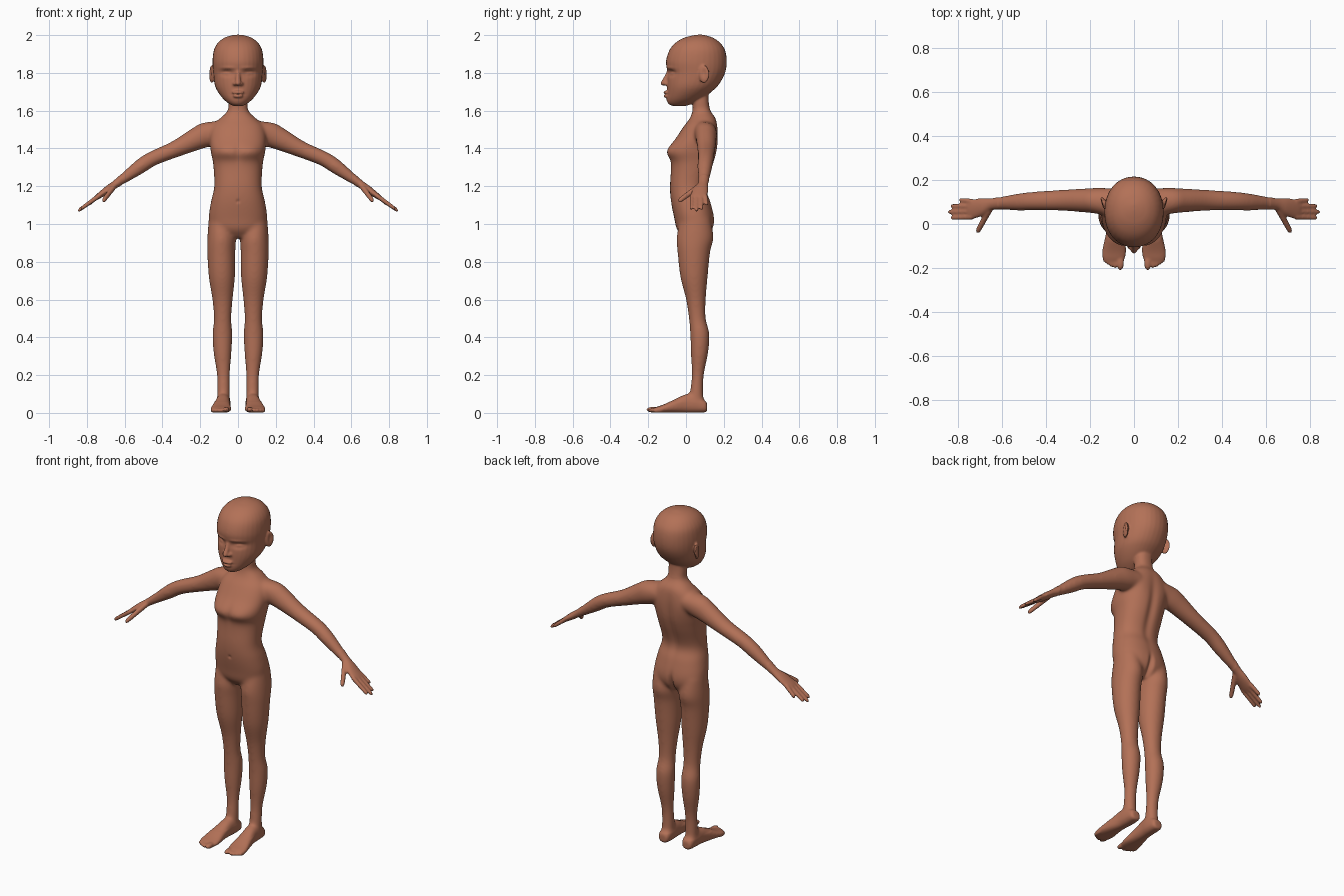
import bpy, bmesh, math
from mathutils import Vector, Matrix

bm = bmesh.new()
X, Y, Z = Vector((1, 0, 0)), Vector((0, 1, 0)), Vector((0, 0, 1))


def spline(rows, steps=5):
    """Catmull-Rom interpolation of rows of numbers."""
    out = []
    for i in range(len(rows) - 1):
        a, b = rows[max(i - 1, 0)], rows[i]
        c, d = rows[i + 1], rows[min(i + 2, len(rows) - 1)]
        for k in range(steps):
            t = k / steps
            out.append([0.5 * (2 * q + (r - p) * t + (2 * p - 5 * q + 4 * r - s) * t * t
                               + (3 * q - p - 3 * r + s) * t ** 3)
                        for p, q, r, s in zip(a, b, c, d)])
    return out + [list(rows[-1])]


def loft(rows, u, v, side=1, power=2.0, n=32):
    """Rows are centre x, y, z, half size along u, half size along v."""
    rings = []
    for x, y, z, a, b in spline(rows):
        ring = []
        for k in range(n):
            t = 2 * math.pi * k / n
            c, s = math.cos(t), math.sin(t)
            c = math.copysign(abs(c) ** (2 / power), c)
            s = math.copysign(abs(s) ** (2 / power), s)
            p = Vector((x, y, z)) + u * (a * c) + v * (b * s)
            ring.append(bm.verts.new((p.x * side, p.y, p.z)))
        rings.append(ring)
    for r, q in zip(rings, rings[1:]):
        for k in range(n):
            bm.faces.new((r[k], r[(k + 1) % n], q[(k + 1) % n], q[k]))
    bm.faces.new(rings[0])
    bm.faces.new(rings[-1])


def ball(loc, size, side=1, turn=0):
    m = (Matrix.Translation((loc[0] * side, loc[1], loc[2]))
         @ Matrix.Rotation(turn * side, 4, 'Z') @ Matrix.Diagonal((*size, 1)))
    bmesh.ops.create_uvsphere(bm, u_segments=20, v_segments=12, radius=1, matrix=m)


def upright(rows):
    """z, front, back, inner x, outer x -> loft rows."""
    return [((i + o) / 2, (f + b) / 2, z, (o - i) / 2, (b - f) / 2) for z, f, b, i, o in rows]


def digit(p, q, r, u, v, side):
    """Rounded finger from p to q."""
    p, q = Vector(p), Vector(q)
    rows = [(*p.lerp(q, t), r * k, r * k)
            for t, k in ((0, 1.1), (0.45, 1), (0.85, 0.9), (0.96, 0.65), (1, 0.2))]
    loft(rows, u, v, side, n=14)


# torso and neck
torso = [(.925, -.01, .10, .05), (.97, -.048, .14, .135), (1.03, -.062, .15, .155),
         (1.12, -.08, .13, .143), (1.20, -.085, .108, .126), (1.32, -.08, .148, .132),
         (1.385, -.102, .165, .145), (1.46, -.05, .17, .15), (1.52, -.01, .167, .135),
         (1.56, .02, .158, .095), (1.60, .034, .13, .055), (1.65, .035, .12, .05),
         (1.71, .03, .12, .05)]
loft(upright([(z, f, b, -w, w) for z, f, b, w in torso]), X, Y, power=2.3)

# head
head = [(1.625, -.07, .0, .025), (1.635, -.092, .03, .045), (1.66, -.100, .08, .076),
        (1.70, -.100, .135, .107), (1.74, -.100, .175, .124), (1.80, -.098, .207, .131),
        (1.86, -.106, .216, .135), (1.92, -.088, .207, .128), (1.96, -.055, .18, .106),
        (1.985, -.012, .145, .074), (1.997, .03, .11, .04), (2.002, .06, .09, .01)]
loft(upright([(z, f, b, -w, w) for z, f, b, w in head]), X, Y, power=2.1)

# nose and lips
loft([(0, -.088, 1.815, .012, .012), (0, -.102, 1.78, .012, .014),
      (0, -.114, 1.752, .015, .017), (0, -.11, 1.734, .012, .012)], X, Y, n=16)
ball((0, -.119, 1.745), (.015, .017, .013))
ball((0, -.103, 1.697), (.034, .018, .009))
ball((0, -.101, 1.677), (.027, .018, .010))

leg = [(1.03, -.03, .13, .03, .155), (.93, -.05, .146, .012, .162), (.85, -.045, .128, .014, .163),
       (.72, -.03, .115, .016, .155), (.60, .0, .105, .028, .136), (.50, .015, .105, .035, .128),
       (.42, .022, .124, .03, .135), (.32, .025, .118, .034, .13), (.20, .03, .095, .043, .112),
       (.10, .02, .092, .043, .111), (.02, .02, .10, .045, .11)]
foot = [(.077, .112, .03, .018, .018), (.077, .10, .035, .032, .032), (.077, .05, .048, .038, .048),
        (.08, .0, .05, .038, .05), (.086, -.06, .036, .045, .036), (.09, -.12, .022, .054, .022),
        (.092, -.155, .016, .051, .016), (.092, -.17, .014, .04, .012)]
arm = [(.08, .095, 1.495, .065, .058), (.16, .105, 1.475, .06, .068), (.22, .107, 1.45, .055, .06),
       (.33, .108, 1.397, .048, .045), (.45, .105, 1.347, .043, .04), (.52, .10, 1.303, .04, .039),
       (.60, .095, 1.245, .031, .028), (.65, .09, 1.210, .027, .021), (.69, .077, 1.182, .04, .02),
       (.735, .068, 1.15, .046, .015), (.755, .068, 1.136, .042, .011)]
arm_up = Vector((.5, 0, .87))

for s in (-1, 1):
    loft(upright(leg), X, Y, s)
    loft(foot, X, Z, s, power=2.4)
    loft(arm, Y, arm_up, s)
    # fingers and thumb
    for y0, x, y, z in ((.032, .835, .028, 1.078), (.056, .848, .055, 1.068),
                        (.08, .835, .082, 1.077), (.102, .795, .110, 1.102)):
        digit((.735, y0, 1.15), (x, y, z), .0115, Y, arm_up, s)
    digit((.655, .07, 1.20), (.715, -.04, 1.12), .0145, Vector((.6, .6, -.5)).normalized(), arm_up, s)
    # toes
    ball((.062, -.175, .017), (.017, .036, .015), s)
    for x, y in ((.087, -.174), (.104, -.168), (.120, -.158), (.134, -.146)):
        ball((x, y, .013), (.0095, .03, .0125), s)
    # ears and nostrils
    ball((.139, .095, 1.793), (.011, .03, .048), s, turn=-.35)
    ball((.017, -.104, 1.742), (.011, .014, .010), s)

bmesh.ops.recalc_face_normals(bm, faces=bm.faces[:])
mesh = bpy.data.meshes.new("body")
bm.to_mesh(mesh)
bm.free()
body = bpy.data.objects.new("body", mesh)
bpy.context.collection.objects.link(body)

# fuse all parts into one skin
mod = body.modifiers.new("fuse", 'REMESH')
mod.mode = 'VOXEL'
mod.voxel_size = 0.0055
fused = bpy.data.meshes.new_from_object(body.evaluated_get(bpy.context.evaluated_depsgraph_get()))
body.modifiers.clear()
body.data = fused
fused.name = "body"

bm = bmesh.new()
bm.from_mesh(fused)


def smooth(verts, times):
    for _ in range(times):
        bmesh.ops.smooth_vert(bm, verts=verts, factor=0.5,
                              use_axis_x=True, use_axis_y=True, use_axis_z=True)


smooth(bm.verts[:], 3)
smooth([v for v in bm.verts if abs(v.co.x) < .62 and .06 < v.co.z < 1.61 and v.co.y > -.12], 22)

# sculpted details: x, z, radius x, radius z, push along y
face_marks = [(.06, 1.80, .032, .017, .018), (.06, 1.796, .02, .008, -.009),
              (.055, 1.826, .035, .009, -.005), (0, 1.687, .03, .003, .006),
              (0, 1.655, .025, .012, -.003)]
back_marks = [(0, 1.32, .025, .16, -.012), (0, .97, .014, .06, -.022), (.08, 1.45, .04, .07, .004)]
front_marks = [(.075, 1.385, .045, .035, -.006), (0, 1.38, .02, .05, .006), (0, 1.12, .008, .009, .006)]
for v in bm.verts:
    p = v.co
    if p.z > 1.61:
        marks = face_marks if p.y < -.02 else []
    elif abs(p.x) < .16:
        marks = back_marks if p.y > .06 else (front_marks if p.y < 0 else [])
    else:
        marks = []
    ax, z = abs(p.x), p.z
    p.y += sum(d * math.exp(-((ax - cx) / rx) ** 2 - ((z - cz) / rz) ** 2)
               for cx, cz, rx, rz, d in marks)
    # hollow of the ear
    if ax > .13 and 1.7 < z < 1.9:
        p.x -= math.copysign(.008 * math.exp(-((p.y - .095) / .013) ** 2 - ((z - 1.80) / .025) ** 2), p.x)
    # flat soles
    p.z = max(p.z, .001) if p.z < .01 else p.z
for f in bm.faces:
    f.smooth = True
bm.to_mesh(fused)
bm.free()

skin = bpy.data.materials.new("brown skin")
skin.diffuse_color = (.45, .165, .095, 1)
fused.materials.clear()
fused.materials.append(skin)
